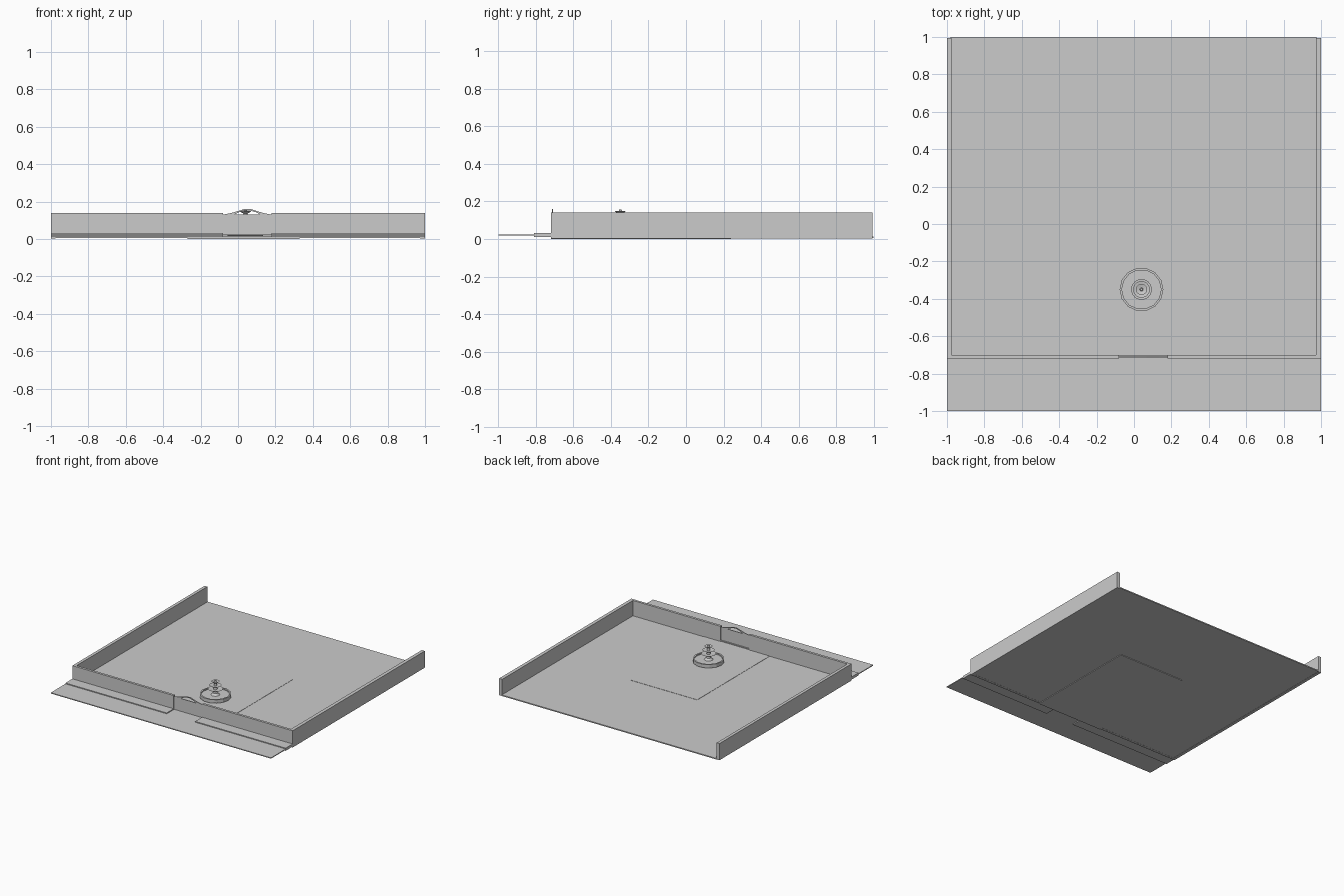
import bpy, bmesh, math

if "Cube" in bpy.data.objects:
    bpy.data.objects.remove(bpy.data.objects["Cube"])


def make_object(name, bm):
    bmesh.ops.recalc_face_normals(bm, faces=bm.faces)
    mesh = bpy.data.meshes.new(name)
    bm.to_mesh(mesh)
    bm.free()
    obj = bpy.data.objects.new(name, mesh)
    bpy.context.collection.objects.link(obj)
    return obj


def box(name, x0, x1, y0, y1, z0, z1):
    bm = bmesh.new()
    bmesh.ops.create_cube(bm, size=1)
    for v in bm.verts:
        v.co.x = x0 if v.co.x < 0 else x1
        v.co.y = y0 if v.co.y < 0 else y1
        v.co.z = z0 if v.co.z < 0 else z1
    return make_object(name, bm)


def lathe(name, profile, cx, cy, sides):
    bm = bmesh.new()
    rings = []
    for r, z in profile:
        rings.append([bm.verts.new((cx + r * math.cos(math.tau * i / sides),
                                    cy + r * math.sin(math.tau * i / sides), z))
                      for i in range(sides)])
    for a, b in zip(rings, rings[1:]):
        for i in range(sides):
            j = (i + 1) % sides
            bm.faces.new((a[i], a[j], b[j], b[i]))
    bm.faces.new(rings[0][::-1])
    bm.faces.new(rings[-1])
    return make_object(name, bm)


def extruded_outline(name, points, y0, y1):
    bm = bmesh.new()
    face = bm.faces.new([bm.verts.new((x, y0, z)) for x, z in points])
    ext = bmesh.ops.extrude_face_region(bm, geom=[face])
    for v in ext["geom"]:
        if isinstance(v, bmesh.types.BMVert):
            v.co.y = y1
    return make_object(name, bm)


# Ground: courtyard floor, entry path and the street strip in front
box("courtyard_floor", -0.98, 0.975, -0.715, 1.0, 0.005, 0.014)
box("entry_path", -0.27, 0.33, -0.72, 0.24, 0.0, 0.016)
box("street", -1.0, 1.0, -1.0, -0.70, 0.018, 0.025)

# Paired parts either side of the gate opening
GATE_L, GATE_R = -0.08, 0.178
for side, outer, inner, edge in (("left", -1.0, -0.975, GATE_L),
                                 ("right", 1.0, 0.972, GATE_R)):
    lo, hi = sorted((outer, edge))
    box(side + "_sidewalk", lo, hi, -0.81, -0.71, 0.010, 0.032)
    box(side + "_front_wall", lo, hi, -0.72, -0.70, 0.004, 0.14)
    lo, hi = sorted((outer, inner))
    box(side + "_side_wall", lo, hi, -0.72, 0.995, 0.003, 0.14)

# Gate panel with an open pointed arch on top
box("gate_panel", GATE_L, GATE_R, -0.714, -0.708, 0.02, 0.13)
half = [(0.13, 0.130), (0.085, 0.139), (0.045, 0.151), (0.018, 0.160)]
inner = [(0.012, 0.153), (0.045, 0.143), (0.07, 0.130)]
arch = ([(0.05 - x, z) for x, z in half] + [(0.05 + x, z) for x, z in half[::-1]]
        + [(0.05 + x, z) for x, z in inner[::-1]] + [(0.05 - x, z) for x, z in inner])
extruded_outline("gate_arch", arch, -0.714, -0.708)

# Tiered fountain
FX, FY = 0.04, -0.35
lathe("fountain_basin", [(0.085, 0.002), (0.085, 0.015), (0.117, 0.022), (0.117, 0.05),
                         (0.105, 0.05), (0.105, 0.04)], FX, FY, 14)
lathe("fountain_column", [(0.035, 0.038), (0.018, 0.055), (0.014, 0.09),
                          (0.01, 0.145), (0.006, 0.157)], FX, FY, 14)
for name, r, z in (("lower_bowl", 0.056, 0.088), ("middle_bowl", 0.045, 0.118),
                   ("upper_bowl", 0.03, 0.149)):
    lathe("fountain_" + name, [(r * 0.3, z - 0.014), (r * 0.75, z - 0.007), (r, z),
                               (r * 0.9, z), (r * 0.5, z - 0.003)], FX, FY, 14)
